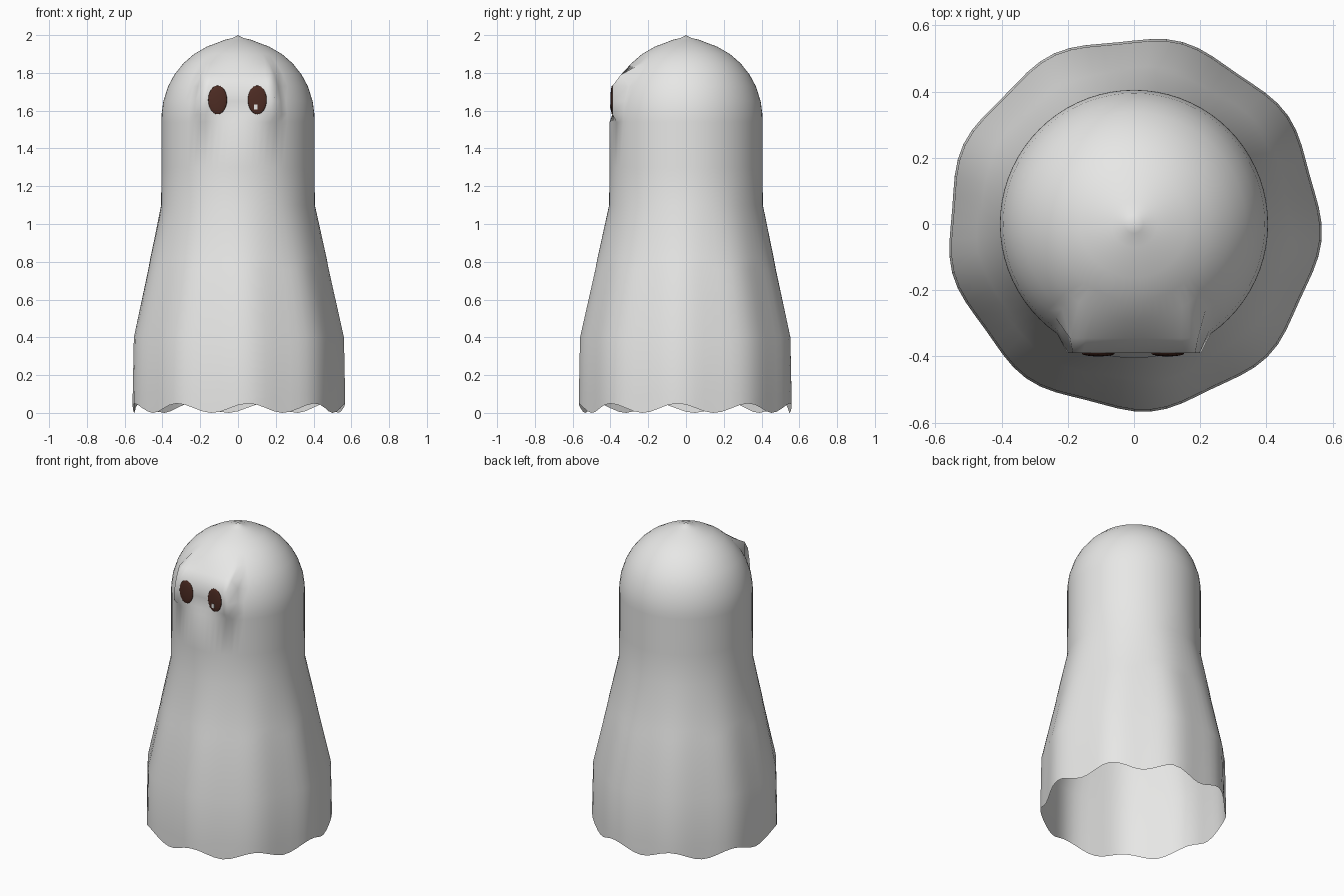
import bpy, bmesh, math

if "Cube" in bpy.data.objects:
    bpy.data.objects.remove(bpy.data.objects["Cube"], do_unlink=True)


def material(name, rgb):
    m = bpy.data.materials.new(name)
    m.use_nodes = True
    m.diffuse_color = (*rgb, 1)
    m.node_tree.nodes["Principled BSDF"].inputs["Base Color"].default_value = (*rgb, 1)
    return m


def finish(bm, name, mat, smooth=True):
    bmesh.ops.recalc_face_normals(bm, faces=bm.faces)
    for f in bm.faces:
        f.smooth = smooth
    me = bpy.data.meshes.new(name)
    bm.to_mesh(me)
    bm.free()
    me.materials.append(mat)
    ob = bpy.data.objects.new(name, me)
    bpy.context.collection.objects.link(ob)
    return ob


sheet_white = material("sheet white", (0.8, 0.8, 0.79))
eye_brown = material("eye brown", (0.075, 0.025, 0.017))

SEGMENTS = 72
FACE_Y = -0.39

# Draped sheet: radius and height of each ring, hem to crown
rings = [(0.56, 0.025), (0.56, 0.1), (0.554, 0.4), (0.477, 0.76), (0.466, 0.82),
         (0.407, 1.1), (0.405, 1.3), (0.405, 1.54)]
for z in (1.58, 1.65, 1.73, 1.79, 1.85, 1.9, 1.94, 1.96):
    rings.append((0.405 * math.sqrt(1 - ((z - 1.56) / 0.415) ** 2), z))
rings += [(0.07, 1.975), (0.028, 1.985)]

bm = bmesh.new()
loops = []
for r, z in rings:
    loop = []
    for i in range(SEGMENTS):
        a = math.tau * i / SEGMENTS
        wave = math.cos(9 * (a + math.radians(4.5)))
        # Nine folds that fade out toward the shoulders
        radius = r + 0.009 * wave * min(1, max(0, (1.1 - z) / 0.7))
        height = z + (0.025 * wave if z < 0.05 else 0)
        x, y = radius * math.cos(a), radius * math.sin(a)
        # Flattened face area
        if abs(x) < 0.21 and y < 0:
            if 1.56 < z < 1.75:
                y = FACE_Y
            elif 1.75 < z < 1.8:
                y = min(y, -0.345)
        loop.append(bm.verts.new((x, y, height)))
    loops.append(loop)
for low, high in zip(loops, loops[1:]):
    for i in range(SEGMENTS):
        j = (i + 1) % SEGMENTS
        bm.faces.new((low[i], low[j], high[j], high[i]))
tip = bm.verts.new((0, 0, 2))
for i in range(SEGMENTS):
    bm.faces.new((loops[-1][i], loops[-1][(i + 1) % SEGMENTS], tip))
finish(bm, "sheet_body", sheet_white)


# Oval eyes: thin domed plates on the face
for name, x in (("right_eye", -0.108), ("left_eye", 0.102)):
    bm = bmesh.new()
    bmesh.ops.create_uvsphere(bm, u_segments=24, v_segments=12, radius=1)
    bmesh.ops.scale(bm, vec=(0.05, 0.009, 0.076), verts=bm.verts)
    bmesh.ops.translate(bm, vec=(x, FACE_Y - 0.001, 1.657), verts=bm.verts)
    finish(bm, name, eye_brown)

# Small glint in the left eye
bm = bmesh.new()
bmesh.ops.create_cube(bm, size=1)
bmesh.ops.scale(bm, vec=(0.02, 0.006, 0.026), verts=bm.verts)
bmesh.ops.translate(bm, vec=(0.094, FACE_Y - 0.009, 1.62), verts=bm.verts)
finish(bm, "eye_glint", sheet_white, smooth=False)
